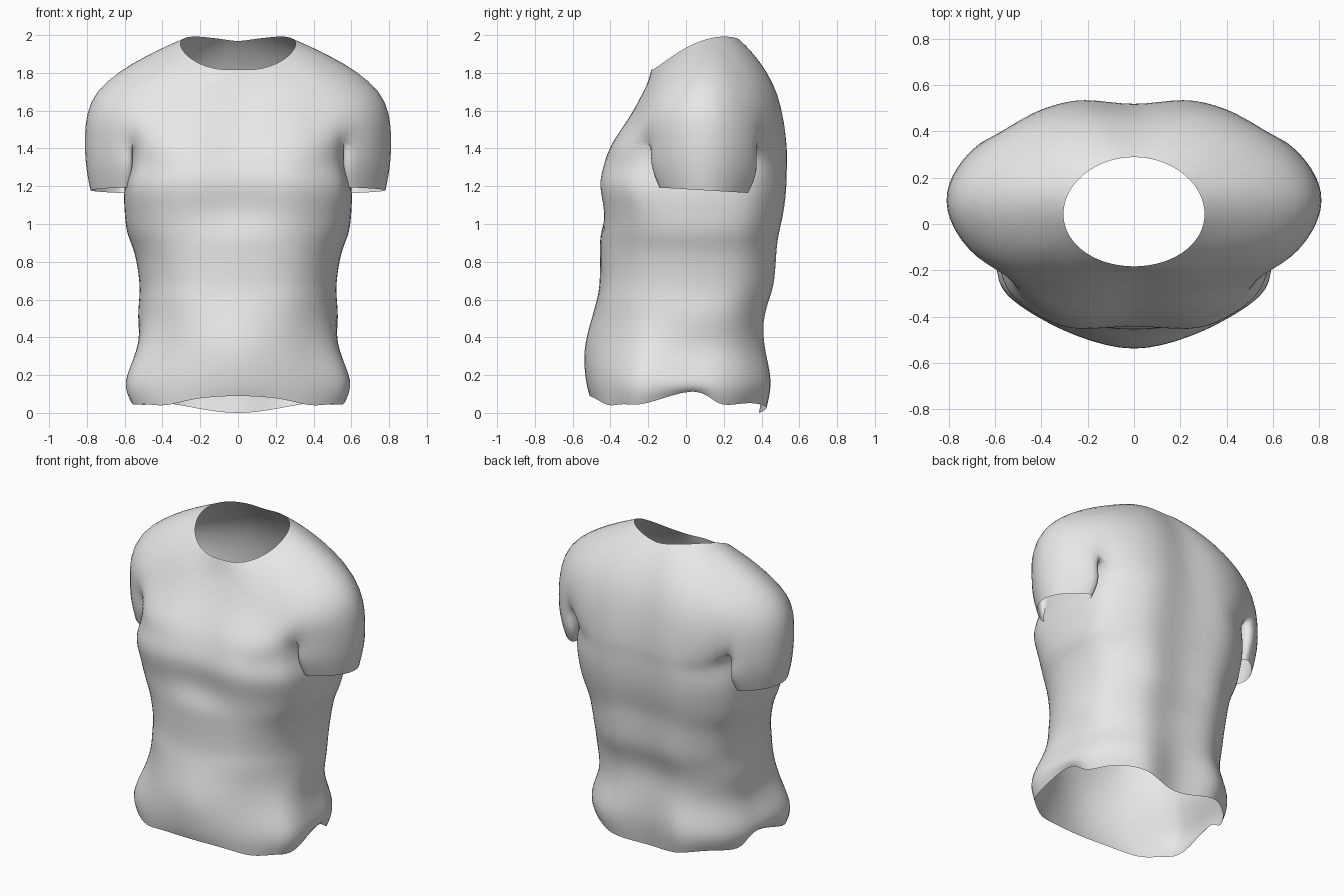
import bpy
import bmesh
from math import sin, cos, pi
from mathutils import Vector

default_cube = bpy.data.objects.get("Cube")
if default_cube:
    bpy.data.objects.remove(default_cube, do_unlink=True)

# One plain cloth colour
cloth = bpy.data.materials.new("light_grey_cloth")
cloth.use_nodes = True
grey = (0.8, 0.8, 0.8, 1.0)
cloth.diffuse_color = grey
shader = next(n for n in cloth.node_tree.nodes if n.type == 'BSDF_PRINCIPLED')
shader.inputs["Base Color"].default_value = grey
shader.inputs["Roughness"].default_value = 0.8

bm = bmesh.new()


def add_row(points):
    return [bm.verts.new(p) for p in points]


def bridge(upper, lower, closed=False):
    """Join two rows of equal length with quads facing outward."""
    count = len(upper)
    for i in range(count if closed else count - 1):
        j = (i + 1) % count
        bm.faces.new((upper[i], lower[i], lower[j], upper[j]))


# Neckline: half an oval, dipping at the front, highest behind the shoulder
def neck_point(t):
    return (0.305 * sin(t),
            0.053 - 0.236 * cos(t) - 0.01 * sin(t) ** 2,
            1.895 - 0.075 * cos(t) + 0.06 * sin(t) ** 2 - 0.015 * sin(2 * t))


neck = add_row(neck_point(pi * k / 12) for k in range(13))

# Yoke rows run from front centre, around the left shoulder, to back centre
shoulder = add_row([
    (0, -.22, 1.7), (.12, -.225, 1.7), (.24, -.22, 1.71), (.35, -.19, 1.73),
    (.43, -.13, 1.78), (.48, -.04, 1.83), (.5, .06, 1.87), (.48, .16, 1.89),
    (.43, .24, 1.885), (.36, .3, 1.885), (.25, .345, 1.89), (.12, .365, 1.89),
    (0, .355, 1.89)])
upper_chest = add_row([
    (0, -.3, 1.55), (.15, -.31, 1.55), (.3, -.3, 1.55), (.43, -.26, 1.56),
    (.56, -.2, 1.6), (.68, -.1, 1.65), (.745, .06, 1.7), (.72, .2, 1.7),
    (.64, .31, 1.68), (.53, .39, 1.68), (.36, .465, 1.68), (.18, .485, 1.69),
    (0, .465, 1.69)])
armpit = add_row([
    (0, -.375, 1.42), (.17, -.395, 1.42), (.34, -.38, 1.42), (.465, -.315, 1.42),
    (.56, -.2, 1.44), (.71, -.11, 1.45), (.805, .06, 1.48), (.78, .21, 1.46),
    (.69, .325, 1.43), (.575, .385, 1.43), (.4, .495, 1.42), (.2, .533, 1.42),
    (0, .513, 1.42)])
for upper, lower in ((neck, shoulder), (shoulder, upper_chest), (upper_chest, armpit)):
    bridge(upper, lower)

# Underarm fold splits the yoke into body and sleeve
fold = add_row([(.565, -.04, 1.38), (.565, .18, 1.38)])
body_row = armpit[:5] + fold + armpit[9:]
sleeve_row = armpit[4:10] + fold[::-1]

# Sleeve tapers toward an open cuff
arm_axis = Vector((.67, .09, 0))
sleeve_top = [v.co.copy() for v in sleeve_row]
for height, size in ((1.3, .96), (1.18, .8)):
    ring = []
    for co in sleeve_top:
        p = arm_axis + (co - arm_axis) * size
        p.z = height - 0.06 * (p.y - arm_axis.y)
        ring.append(p)
    ring = add_row(ring)
    bridge(sleeve_row, ring, closed=True)
    sleeve_row = ring

# Hem height changes from front centre to back centre, with a side notch
HEM = {0: .04, 1: .025, 2: -.01, 5: .07, 9: -.025, 10: -.05}


# Body: oval section, boxier where the power is low, with a belly bulge
def body_point(j, z, width, front, back, front_power, back_power):
    t = pi * j / 10
    side, along = sin(t), cos(t)
    middle = 0.04
    belly = min(0, front + 0.47)
    reach, power = (front - belly, front_power) if j < 5 else (back, back_power)
    y = middle + (reach - middle) * abs(along) ** power
    if j < 2:
        y += belly * (0.5 if j else 1)
    if z < 0.4 and j > 4:           # back panel hangs narrower than the front
        width *= 0.93
    x = 0 if j in (0, 10) else width * side ** 0.8
    if j == 0 and z > 1:            # hollow between the chest halves
        y += 0.03
    if j == 10:                     # spine groove, deeper at the vent
        y -= 0.07 if z < 0.3 else 0.035
    if z < 0.1:
        z += HEM.get(j, 0)
    return (x, y, z)


# Height, half width, front, back, front power, back power
BODY = [
    (1.31, .575, -.452, .55, .62, .56), (1.2, .6, -.472, .548, .6, .6),
    (1.07, .6, -.452, .535, .72, .66), (.95, .585, -.452, .51, .86, .7),
    (.85, .548, -.455, .497, .92, .74), (.7, .523, -.457, .485, .95, .76),
    (.6, .523, -.472, .458, .95, .8), (.48, .53, -.505, .43, .9, .88),
    (.33, .56, -.54, .44, .75, .95), (.17, .62, -.53, .475, .62, 1),
    (.05, .59, -.51, .45, .62, 1)]
for section in BODY:
    row = add_row(body_point(j, *section) for j in range(11))
    bridge(body_row, row)
    body_row = row

mesh = bpy.data.meshes.new("short_sleeved_shirt")
bm.to_mesh(mesh)
bm.free()
mesh.materials.append(cloth)
for face in mesh.polygons:
    face.use_smooth = True
shirt = bpy.data.objects.new("short_sleeved_shirt", mesh)
bpy.context.collection.objects.link(shirt)

# Mirror to the right half, then round the cloth
mirror = shirt.modifiers.new("mirror", 'MIRROR')
mirror.use_clip = True
smooth = shirt.modifiers.new("smooth", 'SUBSURF')
smooth.levels = smooth.render_levels = 2


def smoothed_points():
    bpy.context.view_layer.update()
    graph = bpy.context.evaluated_depsgraph_get()
    return [v.co.copy() for v in shirt.evaluated_get(graph).data.vertices]


# Push the cage out so the smoothed cloth passes through the design points
targets = [v.co.copy() for v in mesh.vertices]
for step in range(3):
    now = smoothed_points()
    for v, goal, co in zip(mesh.vertices, targets, now):
        v.co += (goal - co) * 0.8
        if abs(goal.x) < 0.0001:
            v.co.x = 0
    mesh.update()
    shirt.update_tag()

# Stand the lowest point of the hem on the ground
low = min(co.z for co in smoothed_points())
shirt.location.z = -low
